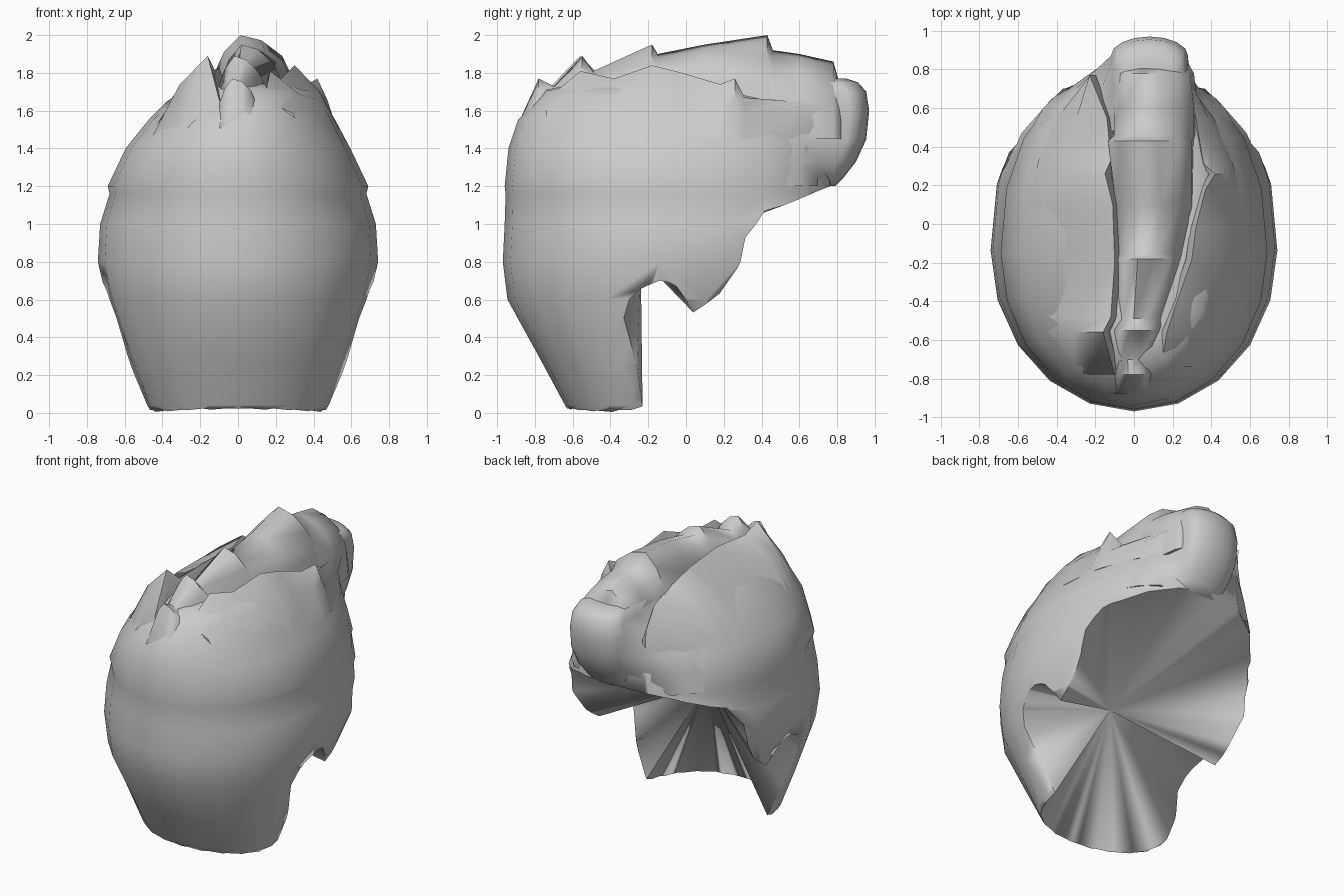
import bpy, bmesh, math
from mathutils import Vector

cube = bpy.data.objects.get("Cube")
if cube:
    bpy.data.objects.remove(cube, do_unlink=True)

grey = bpy.data.materials.new("plain grey")
grey.use_nodes = True
tone = (0.6, 0.6, 0.6, 1)
grey.diffuse_color = tone
grey.node_tree.nodes["Principled BSDF"].inputs["Base Color"].default_value = tone


def make(name, verts, faces, angle=40):
    mesh = bpy.data.meshes.new(name)
    mesh.from_pydata(verts, [], faces)
    bm = bmesh.new()
    bm.from_mesh(mesh)
    bmesh.ops.recalc_face_normals(bm, faces=bm.faces)
    bm.to_mesh(mesh)
    bm.free()
    mesh.materials.append(grey)
    obj = bpy.data.objects.new(name, mesh)
    bpy.context.collection.objects.link(obj)
    smooth(obj, angle)
    return obj


def smooth(obj, angle):
    bpy.ops.object.select_all(action='DESELECT')
    obj.select_set(True)
    bpy.context.view_layer.objects.active = obj
    bpy.ops.object.shade_smooth_by_angle(angle=math.radians(angle))


def loft(name, rings, angle=40):
    """Skin a list of equal-length closed rings and cap both ends."""
    n = len(rings[0])
    verts = [v for ring in rings for v in ring]
    faces = []
    for i in range(len(rings) - 1):
        for j in range(n):
            k = (j + 1) % n
            faces.append((i * n + j, i * n + k, (i + 1) * n + k, (i + 1) * n + j))
    faces += [tuple(range(n)), tuple(range(len(verts) - n, len(verts)))]
    return make(name, verts, faces, angle)


# Egg-shaped shell levels: height, half width, front y, back y, x shift
LEVELS = [
    (-.06, .42, -.58, .05, 0), (.04, .48, -.64, .12, 0), (.3, .59, -.78, .4, 0),
    (.6, .695, -.945, .68, 0), (.8, .742, -.97, .84, 0), (1, .73, -.96, .86, 0),
    (1.16, .68, -.955, .81, 0), (1.2, .69, -.96, .8, 0), (1.4, .595, -.94, .8, 0),
    (1.55, .495, -.89, .79, .02), (1.65, .415, -.8, .78, .04), (1.71, .35, -.74, .76, .06),
    (1.74, .22, -.6, .6, .07)]
WIDEST = .46      # position of the widest point from front to back
BACK_POWER = 2.25  # the back is a little boxier than the front


def level_at(z):
    for a, b in zip(LEVELS, LEVELS[1:]):
        if a[0] <= z <= b[0]:
            t = (z - a[0]) / (b[0] - a[0])
            return [p + (q - p) * t for p, q in zip(a, b)]
    return LEVELS[-1]


def side_x(y, z):
    _, w, f, b, _ = level_at(z)
    mid = f + (b - f) * WIDEST
    power = BACK_POWER if y > mid else 2
    u = abs((y - mid) / ((b if y > mid else f) - mid))
    return w * max(0, 1 - u ** power) ** (1 / power)


SEGMENTS = 20
rings = []
for z, w, f, b, cx in LEVELS:
    ring = []
    mid = f + (b - f) * WIDEST
    slope = .16 * min(1, max(0, (z - 1.4) / .3))
    for i in range(SEGMENTS):
        a = math.tau * i / SEGMENTS
        c, s = math.cos(a), math.sin(a)
        e = 2 / BACK_POWER if s > 0 else 1
        x = math.copysign(abs(c) ** e, c) * w
        y = mid + (b - mid) * s ** e if s > 0 else mid + (mid - f) * s
        ring.append((cx + x, y, z - slope * max(0, y)))
    rings.append(ring)
shell = loft("shell", rings)

# Opening below and behind: a cone from an inner point through the rim
apex = Vector((0, -.24, .82))
axis = Vector((0, .6, -.8))
rim = [(-.625, .02), (-.6, .02), (-.55, .015), (-.47, .01), (-.36, .01), (-.23, .03),
       (-.26, .25), (-.33, .5), (-.3, .6), (-.25, .65), (-.19, .68), (-.14, .7),
       (-.09, .69), (-.05, .67), (0, .6), (.04, .53), (.11, .58), (.18, .63),
       (.28, .77), (.32, .93), (.42, 1.07), (.52, 1.1),
       (.62, 1.14), (.7, 1.175), (.75, 1.195)]
right = [Vector((side_x(y, z), y, z)) for y, z in rim]
left = [Vector((-p.x, p.y, p.z)) for p in reversed(right)]
loop = [Vector((0, -.63, .02))] + right + [Vector((0, .79, 1.21))] + left
outer = []
for p in loop:
    ray = p - apex
    outer.append(apex + ray * (2 / ray.dot(axis)))
count = len(outer)
cone = [(0, i + 1, (i + 1) % count + 1) for i in range(count)]
cutter = make("opening_cutter", [apex] + outer, cone + [tuple(range(1, count + 1))])
cutter.hide_render = True
cut = shell.modifiers.new("opening", 'BOOLEAN')
cut.operation = 'DIFFERENCE'
cut.solver = 'EXACT'
cut.object = cutter
smooth(shell, 40)
bpy.ops.object.modifier_move_to_index(modifier="opening", index=0)
bpy.ops.object.modifier_apply(modifier="opening")
bpy.data.objects.remove(cutter, do_unlink=True)

# Jagged upper edges of the two side panels: ridge points, with a slope each side
ridges = {
    "left_panel_edge": (1, [(.14, -.74, 1.66), (.17, -.56, 1.81), (.23, -.38, 1.77),
                            (.3, -.18, 1.84), (.32, -.02, 1.8), (.37, .18, 1.74),
                            (.42, .26, 1.77), (.36, .31, 1.67), (.32, .55, 1.65),
                            (.29, .75, 1.63)]),
    "right_panel_edge": (-1, [(-.1, -.78, 1.66), (-.16, -.56, 1.89), (-.12, -.48, 1.81),
                              (-.1, -.2, 1.83), (-.11, .1, 1.81), (-.15, .26, 1.82),
                              (-.12, .33, 1.77), (-.14, .55, 1.72), (-.23, .77, 1.65)])}
for name, (side, points) in ridges.items():
    rows = []
    for x, y, z in points:
        low = 1.45
        foot = level_at(low)[4] + side * side_x(min(y, .74), low) * .99
        mid_z = low + (z - low) * .65
        blend = foot * .5 + x * .5
        surface = level_at(mid_z)[4] + side * (side_x(y, mid_z) + .012)
        high = side * max(side * blend, side * surface)
        rows.append([(foot, y * .99, low), (high, y, mid_z), (x, y, z),
                     (x - side * .03, y, z - .08), (x - side * .05, y * .97, low)])
    loft(name, rows, angle=60)

# Central crest with peaks: y, centre x, half width, top height
crest = [(-.88, 0, .1, 1.55), (-.78, 0, .1, 1.77), (-.7, 0, .11, 1.73),
         (-.55, .02, .13, 1.89), (-.49, .04, .14, 1.81), (-.18, .07, .17, 1.95),
         (-.15, .08, .18, 1.9), (.1, .1, .2, 1.95), (.43, .08, .22, 2),
         (.46, .1, .21, 1.92), (.6, .1, .21, 1.9), (.78, .09, .2, 1.86), (.82, .09, .18, 1.72)]
rows = []
for y, cx, hw, top in crest:
    base = 1.45
    h = top - base
    rows.append([(cx + u * hw, y, base + v * h) for u, v in
                 ((-1, 0), (-.97, .6), (-.7, .84), (-.3, 1), (.2, .95), (.7, .8), (1, .55), (1.1, 0))])
loft("central_crest", rows, angle=60)

# Rounded tuft folded over the back, its sides blending into the shell: height, half width, outer y
tuft = [(1.2, .16, .79), (1.24, .17, .83), (1.33, .19, .9), (1.45, .2, .955),
        (1.6, .2, .97), (1.7, .19, .955), (1.75, .17, .91), (1.77, .12, .85)]
rows = []
for z, hw, end in tuft:
    mid = end - .1
    flare = min(1, max(0, (1.68 - z) / .2))

    def wall(side, y, lift):
        edge = .08 + side * hw
        return (edge + flare * (side * (side_x(y, z) + lift) - edge), y, z)

    ring = [wall(-1, y, lift) for y, lift in ((.48, -.015), (.6, .005), (.7, .015))]
    for i in range(9):
        a = math.pi * i / 8
        ring.append((.08 - hw * math.cos(a), mid + (end - mid) * math.sin(a), z))
    ring += [wall(1, y, lift) for y, lift in ((.7, .015), (.6, .005), (.48, -.015))]
    rows.append(ring)
loft("back_tuft", rows, angle=60)
